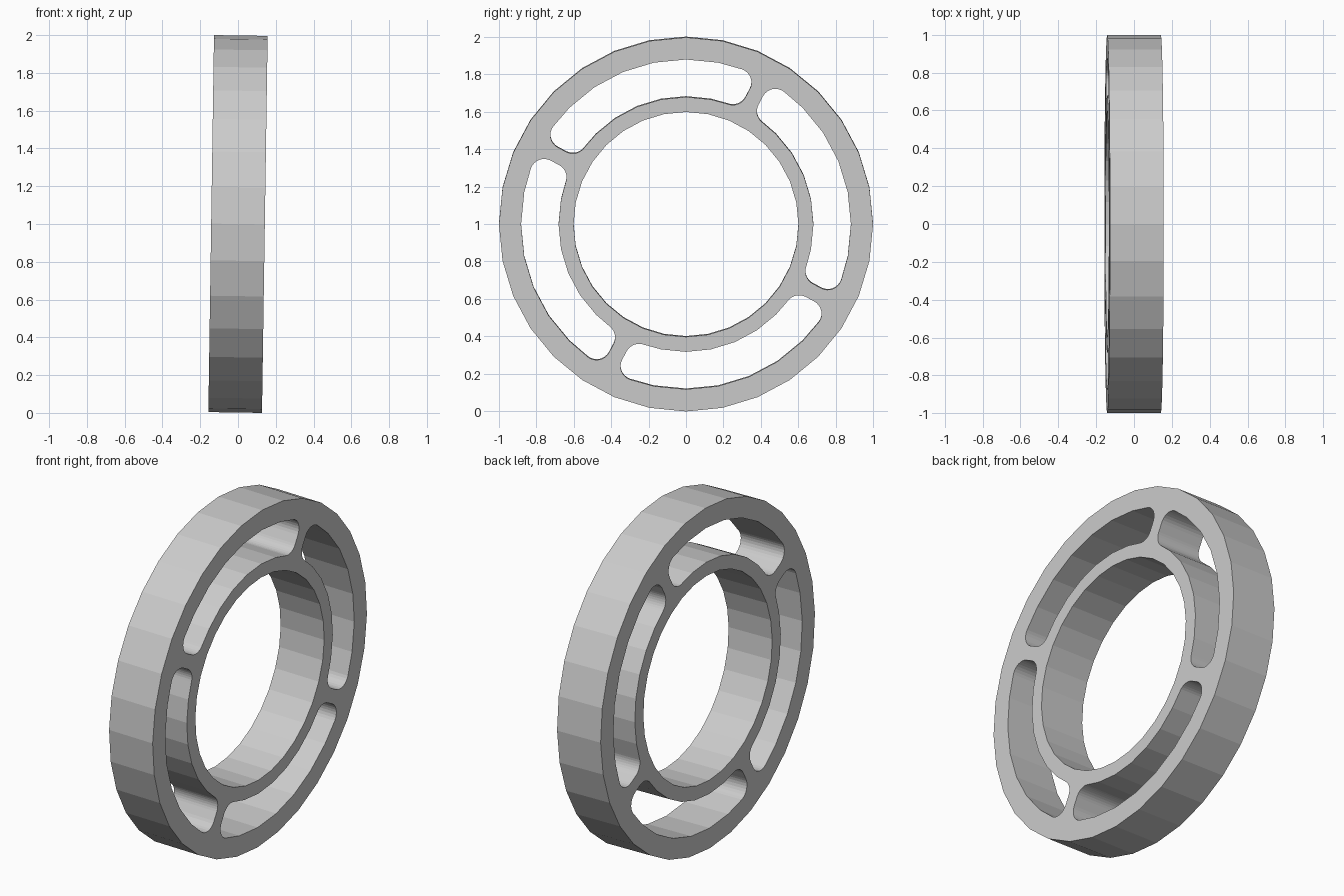
import bpy, bmesh, math
from mathutils import Matrix, Vector

if "Cube" in bpy.data.objects:
    bpy.data.objects.remove(bpy.data.objects["Cube"])

SIDES = 32
STEP = 2 * math.pi / SIDES
R_OUT, R_SLOT_OUT, R_SLOT_IN, R_HOLE = 0.998, 0.88, 0.68, 0.60
HALF_DEPTH = 0.142
SPOKE_ANGLE = 5.5 * STEP      # first spoke, mid facet
SPOKE_HALF, FILLET = 0.04, 0.075
TILT = 0.015                  # slight lean about y

grey = bpy.data.materials.new("light grey")
grey.diffuse_color = (0.6, 0.6, 0.6, 1)
grey.use_nodes = True
grey.node_tree.nodes["Principled BSDF"].inputs["Base Color"].default_value = grey.diffuse_color


def polar(r, a):
    return Vector((r * math.cos(a), r * math.sin(a)))


def circle(r):
    return [polar(r, i * STEP) for i in range(SIDES)]


def arc(centre, r, a0, a1, n=8):
    return [centre + polar(r, a0 + (a1 - a0) * i / n) for i in range(n + 1)]


def slot(angle):
    """Curved window between two spokes, with filleted corners."""
    w = SPOKE_HALF + FILLET
    d_out, d_in = R_SLOT_OUT - FILLET, R_SLOT_IN + FILLET
    c_out = Vector((math.sqrt(d_out ** 2 - w ** 2), w))
    c_in = Vector((math.sqrt(d_in ** 2 - w ** 2), w))
    t_out, t_in = math.asin(w / d_out), math.asin(w / d_in)
    end = arc(c_out, FILLET, t_out, -math.pi / 2)
    end += arc(c_in, FILLET, -math.pi / 2, -math.pi + t_in)
    mids = [(j + 0.5) * STEP for j in range(1, 7)]
    inner = [polar(R_SLOT_IN, m) for m in mids]
    outer = [polar(R_SLOT_OUT, m) for m in reversed(mids)]
    # the far end mirrors the near end across the slot's middle (x <-> y)
    far = [Vector((p.y, p.x)) for p in reversed(end)]
    turn = Matrix.Rotation(angle, 2)
    return [turn @ p for p in end + inner + far + outer]


# flat outline: rim, centre hole and four windows
outlines = [circle(R_OUT), circle(R_HOLE)]
outlines += [slot(SPOKE_ANGLE + k * math.pi / 2) for k in range(4)]

curve = bpy.data.curves.new("ring_outline", "CURVE")
curve.dimensions = "2D"
curve.fill_mode = "BOTH"
curve.extrude = HALF_DEPTH
for pts in outlines:
    s = curve.splines.new("POLY")
    s.points.add(len(pts) - 1)
    for sp, p in zip(s.points, pts):
        sp.co = (p.x, p.y, 0, 1)
    s.use_cyclic_u = True
outline = bpy.data.objects.new("ring_outline", curve)
bpy.context.scene.collection.objects.link(outline)
bpy.context.view_layer.update()

# solid ring mesh, stood upright facing x
dg = bpy.context.evaluated_depsgraph_get()
mesh = bpy.data.meshes.new_from_object(outline.evaluated_get(dg))
bpy.data.objects.remove(outline)
upright = Matrix(((0, 0, 1, 0), (1, 0, 0, 0), (0, 1, 0, 0), (0, 0, 0, 1)))
mesh.transform(Matrix.Translation((0, 0, 1)) @ Matrix.Rotation(TILT, 4, "Y") @ upright)

bm = bmesh.new()
bm.from_mesh(mesh)
bmesh.ops.remove_doubles(bm, verts=bm.verts, dist=1e-5)
bmesh.ops.recalc_face_normals(bm, faces=bm.faces)
for f in bm.faces:
    f.smooth = False
    f.material_index = 0
bm.to_mesh(mesh)
bm.free()
mesh.materials.clear()
mesh.materials.append(grey)
ring = bpy.data.objects.new("spoked_ring", mesh)
bpy.context.scene.collection.objects.link(ring)
